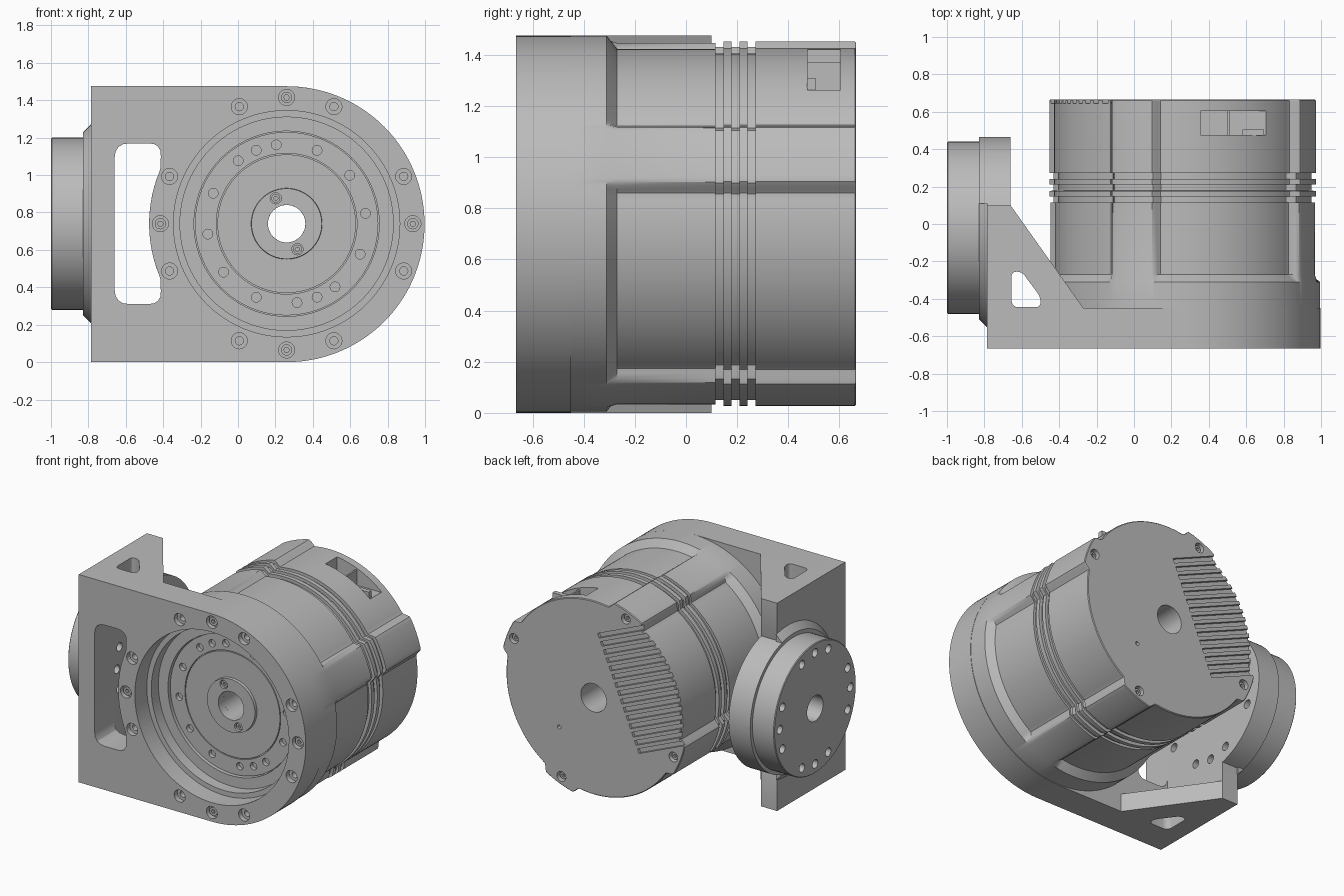
import bpy, bmesh
from math import cos, sin, radians, sqrt, pi
from mathutils import Vector

if "Cube" in bpy.data.objects:
    bpy.data.objects.remove(bpy.data.objects["Cube"])

grey = bpy.data.materials.new("machined_grey")
grey.use_nodes = True
grey.diffuse_color = (0.5, 0.5, 0.5, 1)
grey.node_tree.nodes["Principled BSDF"].inputs["Base Color"].default_value = grey.diffuse_color

AX, AZ = 0.26, 0.74             # motor axis (runs along y)
FY = -0.02                      # side flange axis (runs along x)
BOLTS = [q + d for q in (0, 90, 180, 270) for d in (-22, 0, 22)]
LOBES = [22, 112, 202, 292]


def place(axis, u, v, w):
    return {"x": (w, u, v), "y": (u, w, v), "z": (u, v, w)}[axis]


def polar(r, deg, c):
    return c[0] + r * cos(radians(deg)), c[1] + r * sin(radians(deg))


def circle(c, r, n=32):
    return [polar(r, 360 * i / n, c) for i in range(n)]


def box(u0, u1, v0, v1):
    return [(u0, v0), (u1, v0), (u1, v1), (u0, v1)]


def rounded(pts, r):
    """Polygon with its corners rounded."""
    out, pts = [], [Vector(p) for p in pts]
    for i, p in enumerate(pts):
        a, b = pts[i - 1] - p, pts[(i + 1) % len(pts)] - p
        k = min(r, a.length * 0.49, b.length * 0.49)
        s, e = p + a.normalized() * k, p + b.normalized() * k
        out += [tuple(s.lerp(p, t).lerp(p.lerp(e, t), t)) for t in (0, .25, .5, .75, 1)]
    return out


def skin(name, solids, closed=False):
    """Object made of one or more solids, each a list of rings of 3D points."""
    bm = bmesh.new()
    for rings in solids:
        vs = [[bm.verts.new(p) for p in ring] for ring in rings]
        n = len(vs[0])
        for j in range(len(vs) if closed else len(vs) - 1):
            a, b = vs[j], vs[(j + 1) % len(vs)]
            for i in range(n):
                k = (i + 1) % n
                bm.faces.new((a[i], a[k], b[k], b[i]))
        if not closed:
            bm.faces.new(vs[0])
            bm.faces.new(vs[-1])
    bmesh.ops.recalc_face_normals(bm, faces=bm.faces[:])
    mesh = bpy.data.meshes.new(name)
    bm.to_mesh(mesh)
    bm.free()
    ob = bpy.data.objects.new(name, mesh)
    bpy.context.collection.objects.link(ob)
    mesh.materials.append(grey)
    return ob


def prism(axis, pts, a, b):
    return [[place(axis, u, v, w) for u, v in pts] for w in (a, b)]


def lathe(axis, c, profile, n=96):
    return [[place(axis, u, v, w) for u, v in circle(c, r, n)] for w, r in profile]


def cut(ob, *solids):
    """Subtract solids from an object and bake the result."""
    cutter = skin("cutter", solids)
    cutter.hide_render = True
    mod = ob.modifiers.new("cut", "BOOLEAN")
    mod.operation, mod.solver, mod.object = "DIFFERENCE", "EXACT", cutter
    bpy.context.view_layer.update()
    baked = bpy.data.meshes.new_from_object(ob.evaluated_get(bpy.context.evaluated_depsgraph_get()))
    ob.modifiers.clear()
    ob.data = baked
    bpy.data.objects.remove(cutter)


def holes(axis, c, r_ring, angles, r, a, b):
    return [prism(axis, circle(polar(r_ring, d, c), r, 20), a, b) for d in angles]


C = (AX, AZ)
H = 1.475
R = H / 2

# Front plate: rounded end, stepped bore, handle slot and bolt holes
outline = [(-0.785, 0)] + [polar(R, d, (AX, R)) for d in range(-90, 91, 3)] + [(-0.785, H)]
front_plate = skin("front_plate", [prism("y", outline, -0.665, -0.45)])
cut(front_plate, prism("y", circle(C, 0.57, 96), -0.8, 0))
cut(front_plate, prism("y", circle(C, 0.605, 96), -0.8, -0.53))
arc = [(AX - sqrt(0.735 ** 2 - (z - AZ) ** 2), z) for z in [0.45 + 0.029 * i for i in range(21)]]
slot = rounded([(-0.66, 0.31), (-0.41, 0.31)] + arc + [(-0.41, 1.17), (-0.66, 1.17)], 0.08)
cut(front_plate, prism("y", slot, -0.8, 0))
cut(front_plate, *holes("y", C, 0.675, BOLTS, 0.043, -0.8, -0.63))
cut(front_plate, *holes("y", C, 0.675, BOLTS, 0.022, -0.8, -0.55))

# Side plate with the top and bottom webs
side_plate = skin("side_plate", [prism("x", box(-0.45, 0.10, 0, H), -0.785, -0.66)])
flange_cuts = holes("x", (FY, AZ), 0.395, BOLTS, 0.03, -1.2, -0.5)
flange_cuts.append(prism("x", circle((FY, AZ), 0.09), -1.2, -0.5))
cut(side_plate, *flange_cuts)
window = rounded([(-0.655, -0.445), (-0.5, -0.445), (-0.5, -0.39), (-0.6, -0.255), (-0.655, -0.255)], 0.04)
for name, z in (("bottom_web", 0), ("top_web", H - 0.13)):
    web = skin(name, [prism("z", [(-0.66, -0.45), (-0.27, -0.45), (-0.66, 0.10)], z, z + 0.13)])
    cut(web, prism("z", window, -1, 3))

# Side flange and its tapered boss on the side plate
side_flange = skin("side_flange", [lathe("x", (FY, AZ), [
    (-1, 0.455), (-0.995, 0.46), (-0.83, 0.46), (-0.83, 0.485), (-0.661, 0.485)])])
cut(side_flange, *flange_cuts)
boss = skin("flange_boss", [lathe("x", (FY, AZ), [(-0.83, 0.487), (-0.784, 0.533)])])
cut(boss, prism("x", box(0.11, 1, -1, 3), -2, 0))
cut(boss, prism("x", circle((FY, AZ), 0.45, 64), -2, 0))


# Motor housing: round body with four screw lobes, lofted along y
def housing_ring(y, body, lobe):
    ring = []
    for d in range(0, 360):
        off = min(abs((d - a + 180) % 360 - 180) for a in LOBES)
        t = max(0, min(1, (12.5 - off) / 4))
        ring.append(polar(body + (lobe - body) * t * t * (3 - 2 * t), d, C))
    return [(u, y, v) for u, v in ring]


loft = [(-0.45, 0.735, 0.735), (-0.31, 0.735, 0.735), (-0.27, 0.682, 0.727), (0.115, 0.682, 0.727)]
for y in (0.115, 0.178, 0.24):      # cooling grooves
    loft += [(y, 0.665, 0.71), (y + 0.032, 0.665, 0.71), (y + 0.032, 0.687, 0.733)]
    if y < 0.2:
        loft.append((y + 0.0625, 0.687, 0.733))
loft += [(0.66, 0.687, 0.733), (0.665, 0.682, 0.728)]
housing = skin("motor_housing", [[housing_ring(*s) for s in loft]])
cut(housing, prism("y", circle(C, 0.1, 48), -1, 1))
cut(housing, prism("y", circle(C, 0.495, 96), -1, -0.39))

# Connector pocket, rear screws and slanted rear fins
cut(housing, prism("z", box(0.355, 0.705, 0.475, 0.605), 1.26, 1.7))
cut(housing, *holes("y", C, 0.675, LOBES, 0.035, 0.62, 1),
    prism("y", circle((0.53, 0.46), 0.014, 12), 0.6, 1))
out_dir, side_dir = Vector(polar(1, 157, (0, 0))), Vector(polar(1, 67, (0, 0)))
fins = []
for i in range(15):
    s = -0.4 + 0.8 * i / 14
    corners = [(0.21, s - 0.016), (0.9, s - 0.016), (0.9, s + 0.016), (0.21, s + 0.016)]
    fins.append(prism("y", [tuple(Vector(C) + out_dir * a + side_dir * b) for a, b in corners], 0.645, 1))
cut(housing, *fins)
skin("connector", [prism("z", box(0.58, 0.695, 0.474, 0.506), 1.25, 1.31),
                   prism("z", box(0.50, 0.512, 0.474, 0.606), 1.25, 1.37)])

# Output flange with groove, raised hub and bolt holes
output = skin("output_flange", [lathe("y", C, [
    (-0.38, 0.1), (-0.45, 0.1), (-0.45, 0.188), (-0.43, 0.19), (-0.43, 0.37),
    (-0.415, 0.37), (-0.415, 0.376), (-0.43, 0.376), (-0.43, 0.49), (-0.38, 0.49)])], closed=True)
ring_angles = [7.5 + 30 * i for i in range(12)] + [112.5, 292.5]
cut(output, *holes("y", C, 0.425, ring_angles, 0.026, -1, -0.40))
cut(output, *holes("y", C, 0.148, [113, 293], 0.03, -1, -0.42))

# Screw heads with sockets
def screws(name, ring, angles, r, a, b):
    heads = skin(name, holes("y", C, ring, angles, r, a, b))
    cut(heads, *[prism("y", circle(polar(ring, d, C), r * 0.5, 6), a - 1 if a < 0 else (a + b) / 2,
                       (a + b) / 2 if a < 0 else b + 1) for d in angles])


screws("front_screws", 0.675, [0, 90, 180, 270], 0.03, -0.65, -0.6)
screws("hub_screws", 0.148, [113, 293], 0.024, -0.44, -0.41)
screws("rear_screws", 0.675, LOBES, 0.025, 0.61, 0.645)

# Smooth curved surfaces, keep machined edges crisp
for ob in bpy.context.collection.objects:
    ob.select_set(ob.type == "MESH" and grey.name in ob.data.materials)
bpy.context.view_layer.objects.active = housing
bpy.ops.object.shade_smooth_by_angle(angle=radians(28))
